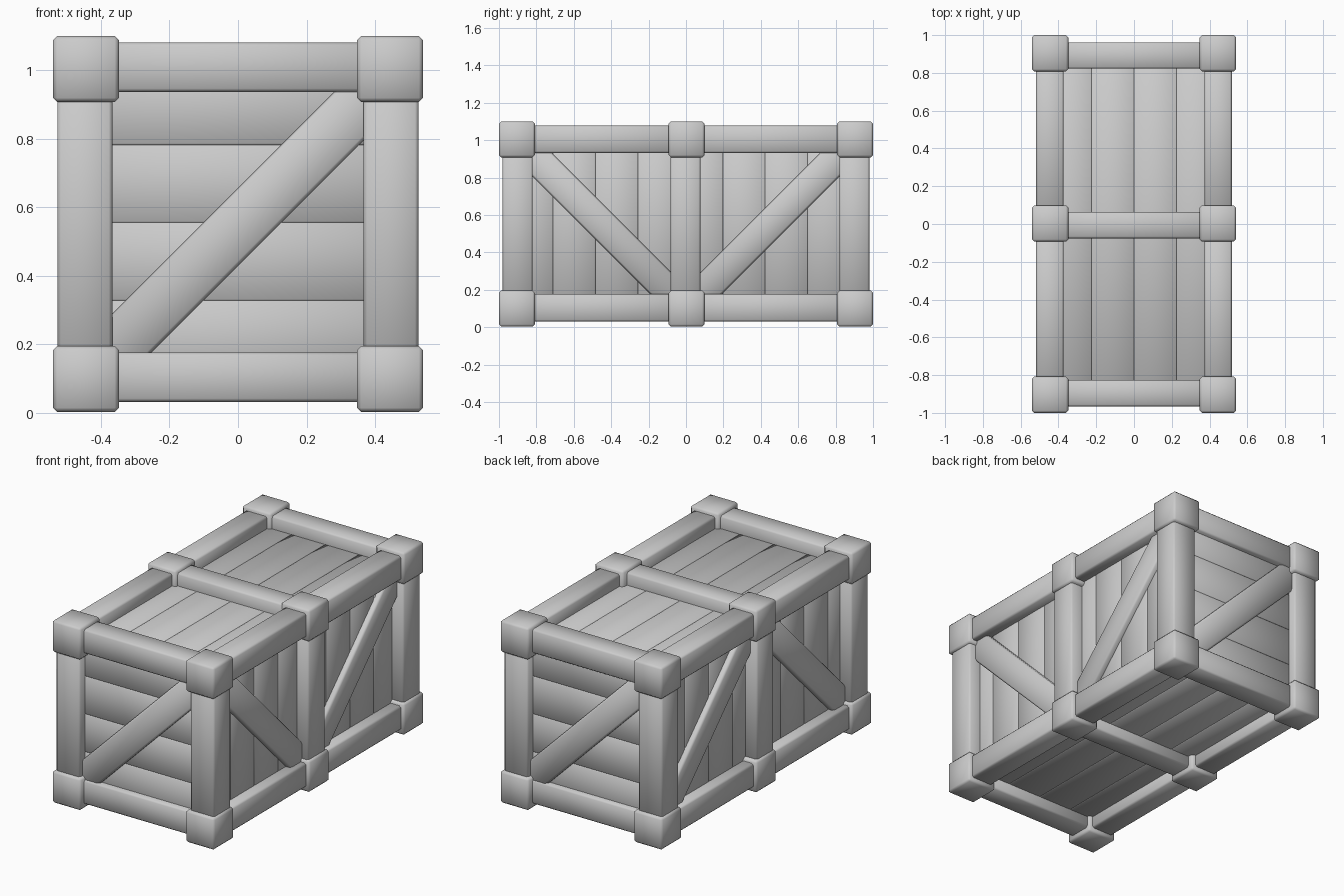
import bpy, bmesh, math
from mathutils import Matrix, Vector

if "Cube" in bpy.data.objects:
    bpy.data.objects.remove(bpy.data.objects["Cube"])

MID_Z = 0.552


def box(name, centre, size, bevel=0.01, axis=None, angle=0.0):
    """Bevelled, smooth-shaded wooden block."""
    bm = bmesh.new()
    bmesh.ops.create_cube(bm, size=1.0)
    bmesh.ops.scale(bm, vec=size, verts=bm.verts)
    bmesh.ops.bevel(bm, geom=bm.edges[:], offset=bevel, segments=1,
                    affect='EDGES', profile=0.5)
    if axis:
        bmesh.ops.rotate(bm, verts=bm.verts, cent=(0, 0, 0),
                         matrix=Matrix.Rotation(angle, 3, axis))
    bmesh.ops.translate(bm, verts=bm.verts, vec=Vector(centre))
    for f in bm.faces:
        f.smooth = True
    mesh = bpy.data.meshes.new(name)
    bm.to_mesh(mesh)
    bm.free()
    ob = bpy.data.objects.new(name, mesh)
    bpy.context.collection.objects.link(ob)
    return ob


# Corner and middle blocks, with the posts between them
for sx in (-1, 1):
    for y in (-0.904, 0.003, 0.904):
        for z in (0.099, 1.004):
            box("joint_block", (sx * 0.444, y, z), (0.192, 0.192, 0.192), 0.012)
        post_y = -0.003 if abs(y) < 0.1 else math.copysign(0.9, y)
        box("post", (sx * 0.447, post_y, MID_Z), (0.16, 0.16, 0.80))

# Horizontal beams along the length and across the width
for z in (0.103, 1.004):
    for sx in (-1, 1):
        for y in (-0.45, 0.45):
            box("side_beam", (sx * 0.445, y, z), (0.145, 0.80, 0.146))
for z in (0.104, 1.009):
    for y in (-0.896, -0.006, 0.892):
        box("cross_beam", (0, y, z), (0.80, 0.14, 0.144))

# Lid and floor planks
for z, name in ((0.125, "floor_plank"), (0.98, "lid_plank")):
    for i in range(4):
        box(name, (-0.3375 + 0.225 * i, 0, z), (0.229, 1.8, 0.05), 0.006)

# Horizontal end planks
for sy in (-1, 1):
    for i in range(4):
        box("end_plank", (0, sy * 0.905, 0.214 + 0.2275 * i),
            (0.84, 0.05, 0.231), 0.006)

# Vertical side planks
for sx in (-1, 1):
    for i in range(8):
        box("side_plank", (sx * 0.425, -0.825 + 0.227 * i, MID_Z),
            (0.05, 0.230, 0.88), 0.006)

# Diagonal braces on the ends
for sy in (-1, 1):
    box("end_brace", (0, sy * 0.92, 0.543), (1.14, 0.07, 0.16), 0.01,
        'Y', sy * math.radians(45))

# Diagonal braces on the sides: V on the right, inverted V on the left
for sx in (-1, 1):
    for sy in (-1, 1):
        box("side_brace", (sx * 0.448, sy * 0.45, MID_Z - 0.002),
            (0.07, 1.12, 0.16), 0.01, 'X', sx * sy * math.radians(45))
